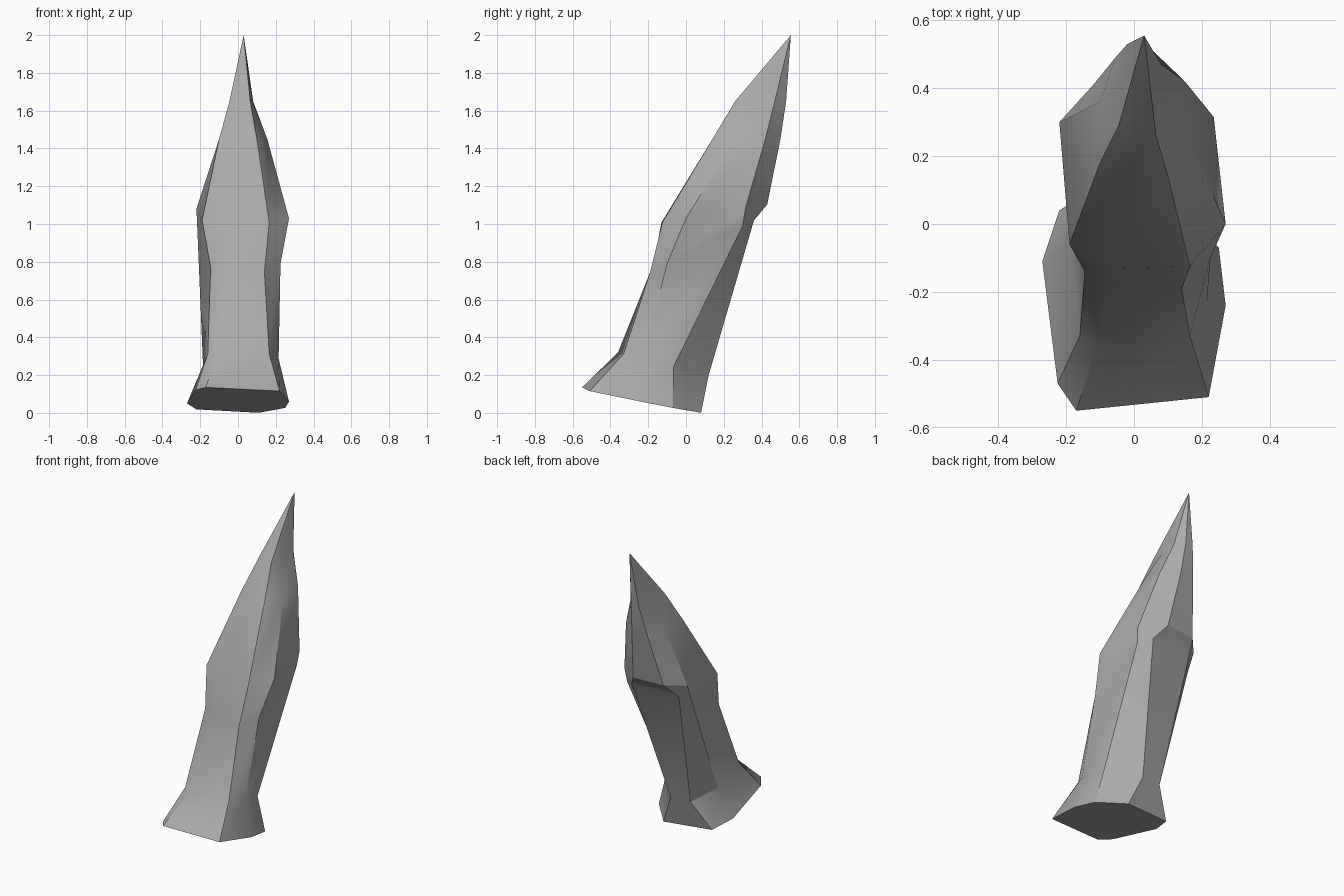
import bpy
import bmesh
import math

cube = bpy.data.objects.get("Cube")
if cube:
    bpy.data.objects.remove(cube, do_unlink=True)


def make_material(name, colour):
    material = bpy.data.materials.new(name)
    material.use_nodes = True
    material.diffuse_color = colour
    material.node_tree.nodes["Principled BSDF"].inputs["Base Color"].default_value = colour
    return material


def add_ring(bm, outline, height, slope_x=0.0, slope_y=0.0):
    """Eight-sided cross-section, outline in hundredths, lying on a tilted plane."""
    ring = []
    for x, y in outline:
        x, y = x / 100, y / 100
        ring.append(bm.verts.new((x, y, height + slope_x * x + slope_y * y)))
    return ring


def bridge(bm, lower, upper):
    """Join two cross-sections with a band of quads."""
    count = len(lower)
    for i in range(count):
        j = (i + 1) % count
        bm.faces.new((lower[i], lower[j], upper[j], upper[i]))


bm = bmesh.new()

# Cross-sections from the flared foot, through neck, waist and bulge, to the crown
foot = add_ring(bm, [(-17, -55), (22, -51), (27, -24), (25, -7),
                     (11, 8), (-22, 4), (-27, -11), (-22.5, -47)],
                height=0.02, slope_x=-0.03, slope_y=-0.2)
neck = add_ring(bm, [(-11, -36), (16.5, -33), (21.5, -23), (19, -6.5),
                     (3, 12), (-11, 11), (-18.5, -7), (-16, -33)],
                height=0.23, slope_y=-0.25)
waist = add_ring(bm, [(-7, -18), (14, -19), (22.5, -10), (22.5, 30),
                      (15, 36), (-16.5, 31), (-21.5, 25), (-14.5, -14)],
                 height=0.84, slope_y=0.5)
bulge = add_ring(bm, [(-7.5, -13), (16.5, -12.5), (27, 0), (23.5, 31.5),
                      (9, 43), (-12, 41), (-22, 30), (-19, -6)],
                 height=1.03, slope_y=0.17)
shoulder = add_ring(bm, [(-1.5, 14), (10, 14), (15.5, 26), (15, 42),
                         (5, 50), (-5.5, 49), (-10, 36), (-10, 18)],
                    height=1.45)
crown = add_ring(bm, [(1.5, 26), (6.5, 26), (7.5, 36), (8, 47),
                      (3.5, 53), (-2, 53), (-3.5, 42), (-4.5, 29)],
                 height=1.65)

rings = [foot, neck, waist, bulge, shoulder, crown]
for lower, upper in zip(rings, rings[1:]):
    bridge(bm, lower, upper)

# Pointed tip and flat underside
tip = bm.verts.new((0.03, 0.555, 2.0))
for i, corner in enumerate(crown):
    bm.faces.new((corner, crown[(i + 1) % len(crown)], tip))
bm.faces.new(list(reversed(foot)))
bmesh.ops.recalc_face_normals(bm, faces=bm.faces)

# Leaning stone spike
mesh = bpy.data.meshes.new("stone_spike")
bm.to_mesh(mesh)
bm.free()
mesh.materials.append(make_material("stone grey", (0.4, 0.4, 0.4, 1.0)))
spike = bpy.data.objects.new("stone_spike", mesh)
bpy.context.collection.objects.link(spike)

# Crisp long edges, soft bends along the length
bpy.ops.object.select_all(action="DESELECT")
spike.select_set(True)
bpy.context.view_layer.objects.active = spike
bpy.ops.object.shade_smooth_by_angle(angle=math.radians(30))
